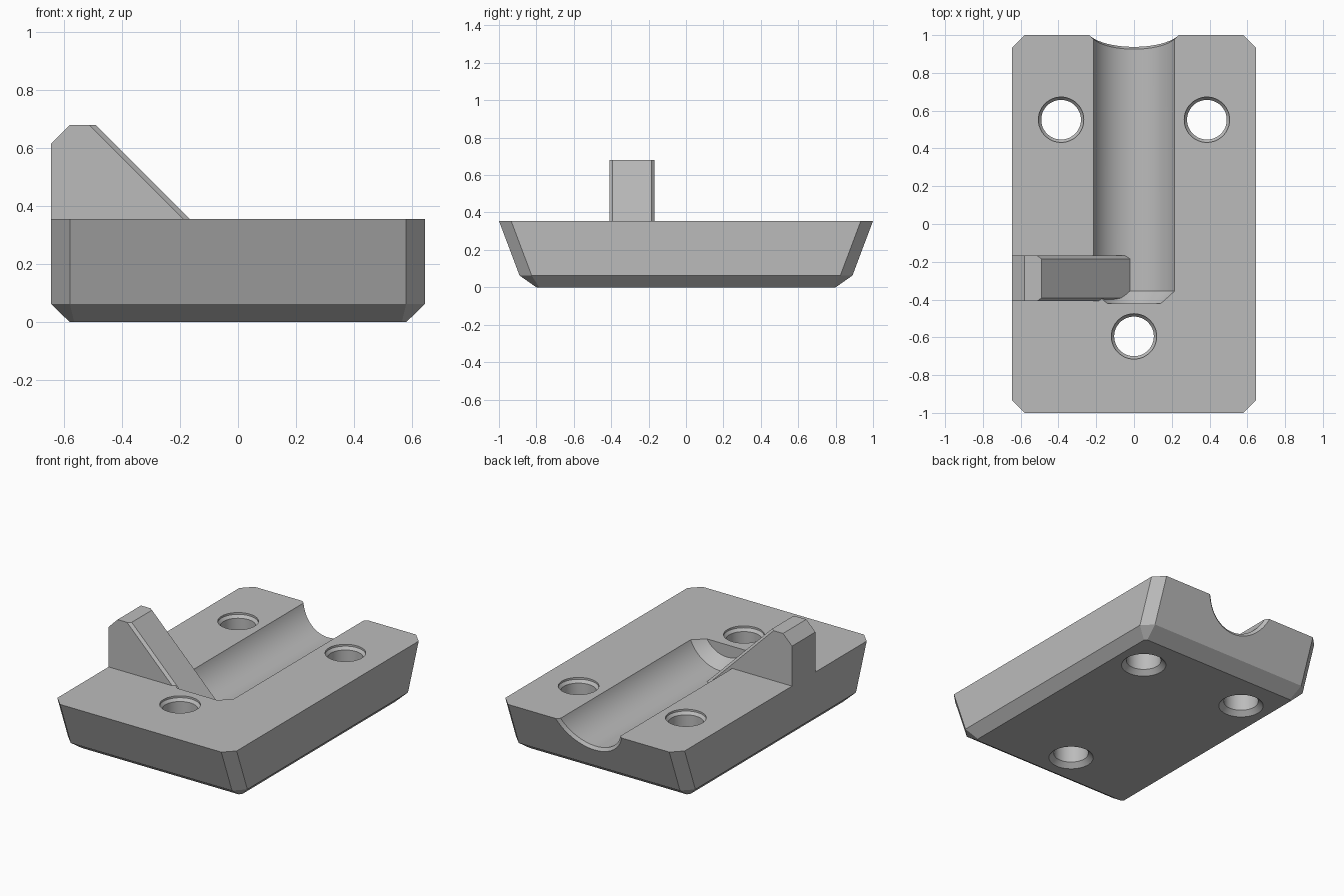
import bpy
import bmesh
import math
from mathutils import Vector

if "Cube" in bpy.data.objects:
    bpy.data.objects.remove(bpy.data.objects["Cube"], do_unlink=True)

grey = bpy.data.materials.new("plain_grey")
grey.use_nodes = True
grey.diffuse_color = (0.5, 0.5, 0.5, 1)
grey.node_tree.nodes["Principled BSDF"].inputs["Base Color"].default_value = grey.diffuse_color

TOP = 0.355


def make_object(name, bm):
    bmesh.ops.recalc_face_normals(bm, faces=bm.faces)
    mesh = bpy.data.meshes.new(name)
    bm.to_mesh(mesh)
    bm.free()
    mesh.materials.append(grey)
    obj = bpy.data.objects.new(name, mesh)
    bpy.context.collection.objects.link(obj)
    return obj


def loft(name, rings):
    """Closed solid through a list of equal-length point rings."""
    bm = bmesh.new()
    loops = [[bm.verts.new(p) for p in ring] for ring in rings]
    for a, b in zip(loops, loops[1:]):
        for i in range(len(a)):
            j = (i + 1) % len(a)
            bm.faces.new((a[i], a[j], b[j], b[i]))
    bm.faces.new(loops[0])
    bm.faces.new(loops[-1])
    return make_object(name, bm)


def activate(obj):
    bpy.ops.object.select_all(action='DESELECT')
    obj.select_set(True)
    bpy.context.view_layer.objects.active = obj


def cut(target, cutter):
    mod = target.modifiers.new("cut", 'BOOLEAN')
    mod.operation = 'DIFFERENCE'
    mod.solver = 'EXACT'
    mod.object = cutter
    activate(target)
    bpy.ops.object.modifier_apply(modifier=mod.name)
    bpy.data.objects.remove(cutter, do_unlink=True)


# Base block: rectangles with clipped corners, tapering front and back
def clipped_rect(x, y, c, z):
    return [(x, y - c, z), (x - c, y, z), (c - x, y, z), (-x, y - c, z),
            (-x, c - y, z), (c - x, -y, z), (x - c, -y, z), (x, c - y, z)]


base = loft("base_block", [clipped_rect(0.58, 0.8, 0.015, 0),
                           clipped_rect(0.645, 0.89, 0.065, 0.063),
                           clipped_rect(0.645, 1.0, 0.065, TOP)])


# Round groove: blunt cone at the inner end, chamfered mouth following the sloped back
def groove_ring(y, r, slope=0.0):
    ring = []
    for i in range(96):
        a = 2 * math.pi * i / 96
        z = TOP + 0.087 + r * math.sin(a)
        ring.append((r * math.cos(a), y + slope * (z - TOP), z))
    return ring


cut(base, loft("groove_cutter", [groove_ring(-0.42, 0.167), groove_ring(-0.355, 0.232),
                                 groove_ring(0.98, 0.232, 0.377),
                                 groove_ring(1.08, 0.332, 0.377)]))


# Screw holes, countersunk at both ends
def circle(cx, cy, r, z):
    return [(cx + r * math.cos(2 * math.pi * i / 48),
             cy + r * math.sin(2 * math.pi * i / 48), z) for i in range(48)]


for cx, cy in ((-0.386, 0.552), (0.386, 0.552), (0, -0.595)):
    profile = [(0.155, -0.02), (0.105, 0.03), (0.105, TOP - 0.03), (0.12, TOP - 0.012), (0.12, TOP + 0.05)]
    cut(base, loft("hole_cutter", [circle(cx, cy, r, z) for r, z in profile]))

# Angled fin: slope runs down into the groove, its long edges are chamfered
outline = [(-0.645, TOP), (-0.645, 0.615), (-0.58, 0.68), (-0.49, 0.68), (0.04, 0.15), (-0.6, 0.15)]
fin = loft("angled_fin", [[(x, y, z) for x, z in outline] for y in (-0.408, -0.168)])
bm = bmesh.new()
bm.from_mesh(fin.data)
slope_dir = Vector((1, 0, -1)).normalized()
edges = [e for e in bm.edges
         if (e.verts[1].co - e.verts[0].co).normalized().cross(slope_dir).length < 0.01]
bmesh.ops.bevel(bm, geom=edges, offset=0.016, segments=1, affect='EDGES')
bm.to_mesh(fin.data)
bm.free()

# Smooth the round cuts, keep the flat faces crisp
activate(base)
bpy.ops.object.shade_smooth_by_angle(angle=math.radians(20))
